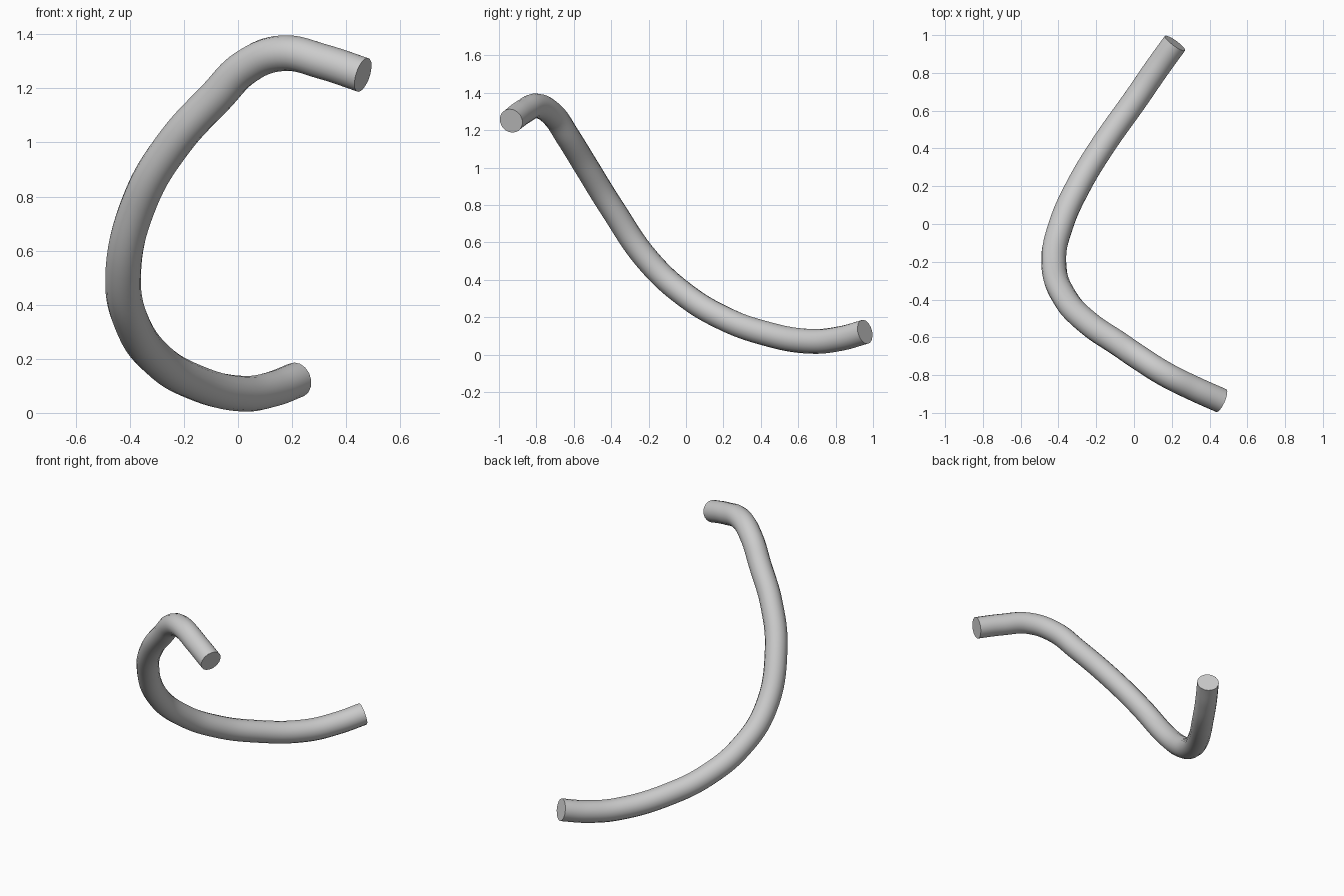
import bpy

if "Cube" in bpy.data.objects:
    bpy.data.objects.remove(bpy.data.objects["Cube"])

# centreline of the bent tube, from low back end to high front end
path = [(0.217, 0.957, 0.122), (0.125, 0.83, 0.087), (0.015, 0.67, 0.071),
        (-0.175, 0.4, 0.12), (-0.295, 0.2, 0.195), (-0.385, 0.0, 0.315),
        (-0.425, -0.2, 0.5), (-0.36, -0.4, 0.79), (-0.235, -0.53, 1.0),
        (-0.08, -0.635, 1.17), (0.03, -0.71, 1.28), (0.165, -0.795, 1.33),
        (0.32, -0.872, 1.297), (0.462, -0.935, 1.25)]

curve = bpy.data.curves.new("bent_tube", "CURVE")
curve.dimensions = "3D"
curve.resolution_u = 8
curve.bevel_depth = 0.066
curve.bevel_resolution = 6
curve.use_fill_caps = True
spline = curve.splines.new("BEZIER")
spline.bezier_points.add(len(path) - 1)
for point, co in zip(spline.bezier_points, path):
    point.co = co
    point.handle_left_type = point.handle_right_type = "AUTO"

# round tube swept along the path, turned into a mesh with crisp end rims
tube = bpy.data.objects.new("bent_tube", curve)
bpy.context.collection.objects.link(tube)
bpy.context.view_layer.objects.active = tube
tube.select_set(True)
bpy.ops.object.convert(target="MESH")
bpy.ops.object.shade_smooth_by_angle()
